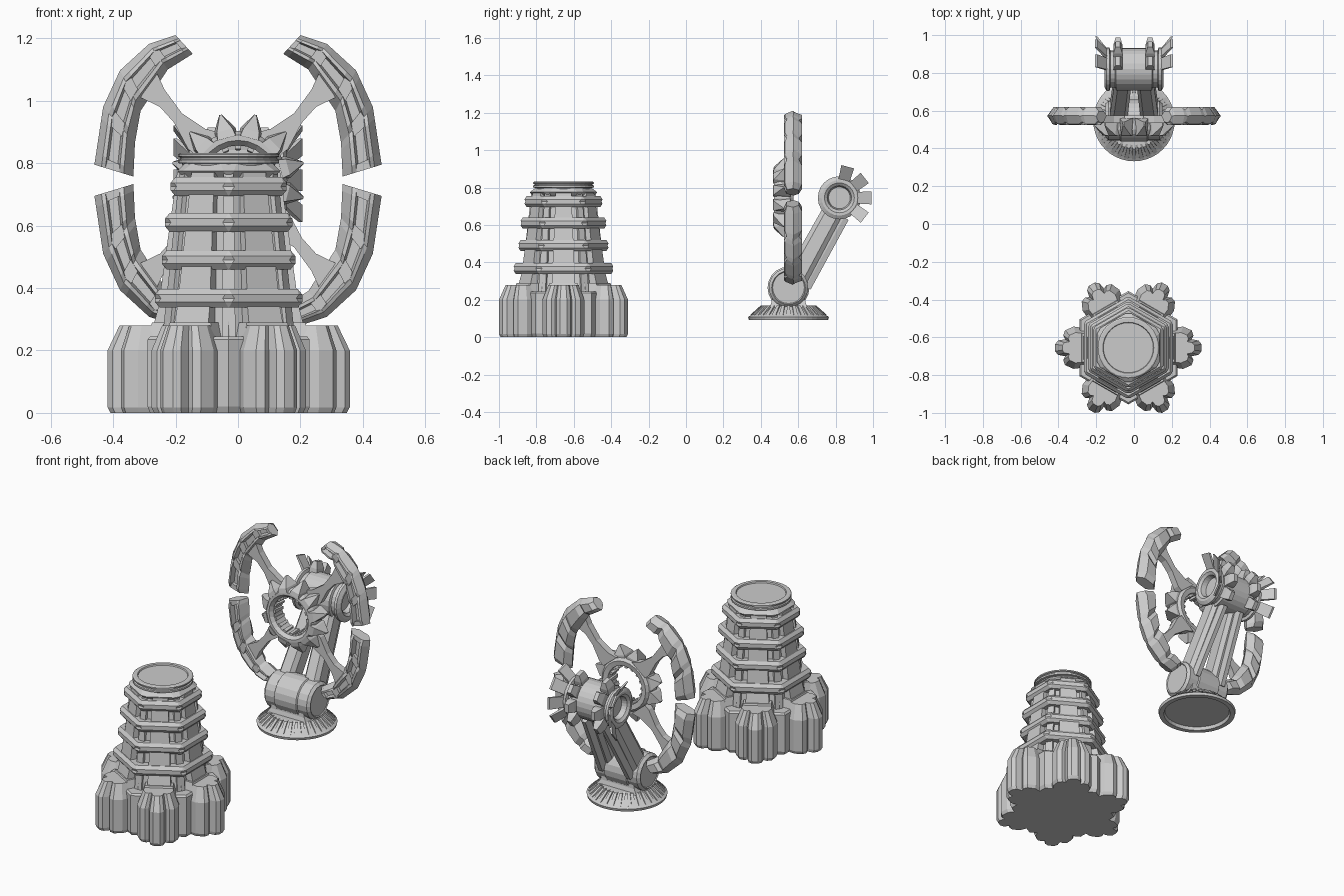
import bpy, bmesh
from math import sin, cos, pi, radians, tan
from mathutils import Vector, Matrix

if "Cube" in bpy.data.objects:
    bpy.data.objects.remove(bpy.data.objects["Cube"])


def finish(name, bm):
    bmesh.ops.recalc_face_normals(bm, faces=bm.faces)
    me = bpy.data.meshes.new(name)
    bm.to_mesh(me)
    bm.free()
    ob = bpy.data.objects.new(name, me)
    bpy.context.collection.objects.link(ob)
    return ob


def add_loft(bm, rings, mat=Matrix(), caps=True, loop=False):
    vs = [[bm.verts.new(mat @ Vector(p)) for p in r] for r in rings]
    n = len(vs[0])
    pairs = list(zip(vs, vs[1:])) + ([(vs[-1], vs[0])] if loop else [])
    for a, b in pairs:
        for i in range(n):
            j = (i + 1) % n
            bm.faces.new((a[i], a[j], b[j], b[i]))
    if caps and not loop:
        bm.faces.new(vs[0])
        bm.faces.new(vs[-1])


def loft(name, rings, mats=(Matrix(),), **kw):
    bm = bmesh.new()
    for m in mats:
        add_loft(bm, rings, m, **kw)
    return finish(name, bm)


def circle(r, z, n, off=0):
    return [(r * cos(2 * pi * i / n + off), r * sin(2 * pi * i / n + off), z) for i in range(n)]


def lathe(name, prof, n, mat, off=0, **kw):
    return loft(name, [circle(r, z, n, off) for r, z in prof], (mat,), **kw)


def rect(x0, x1, y0, y1, z):
    return [(x0, y0, z), (x1, y0, z), (x1, y1, z), (x0, y1, z)]


def spin(base, count, axis='Z', off=0):
    return [base @ Matrix.Rotation(2 * pi * i / count + off, 4, axis) for i in range(count)]


# ---------- hexagonal tower ----------
T = Matrix.Translation((-0.03, -0.655, 0))
six = spin(T, 6)
HX = pi / 6


def cut_hex(a, z, d):
    pts = []
    t = a * tan(HX) - d
    for k in range(6):
        c, s = cos(k * pi / 3), sin(k * pi / 3)
        pts += [(a * c + t * s, a * s - t * c, z), (a * c - t * s, a * s + t * c, z)]
    return pts


lathe("tower_foot", [(.29, 0), (.30, .02), (.30, .235), (.29, .245)], 6, T, HX)
lathe("tower_core", [(.235, .24), (.21, .40), (.165, .77), (.15, .80)], 6, T, HX)

# foot buttresses with three bumps each
half = [(.388, .018), (.372, .038), (.335, .045), (.345, .065), (.335, .092), (.29, .112), (.2, .1)]
outline = [(r, -t) for r, t in reversed(half)] + half


def scaled(s, z):
    return [(.25 + (r - .25) * s, t * s, z) for r, t in outline]


loft("foot_buttresses", [scaled(.93, 0), scaled(1, .018), scaled(1, .20), scaled(.72, .28)], six)

# sloping panels on each tower face
loft("face_panels", [rect(.12, .25, -.065, .065, .245), rect(.12, .225, -.06, .06, .34),
                     rect(.1, .165, -.042, .042, .77)], six)
loft("panel_sills", [rect(.15, .262, -.09, .09, .24), rect(.15, .245, -.075, .075, .29)], six)
loft("corner_posts", [rect(.15, .232, -.022, .022, .245), rect(.1, .172, -.016, .016, .77)],
     spin(T, 6, off=HX))

# hexagonal bands with clipped corners
for a, z in [(.236, .367), (.214, .49), (.204, .61), (.186, .725)]:
    loft("tower_band", [cut_hex(a - .06, z - .03, .001), cut_hex(a - .015, z - .03, .001),
                        cut_hex(a, z - .012, .013), cut_hex(a, z, .022), cut_hex(a, z + .012, .013),
                        cut_hex(a - .015, z + .03, .001), cut_hex(a - .06, z + .03, .001)], (T,))

# round cap
lathe("tower_cap", [(.14, .765), (.15, .798), (.162, .80), (.162, .81), (.155, .813), (.155, .818),
                    (.162, .821), (.162, .828), (.155, .832), (.135, .832), (.132, .825)], 32, T)
loft("cap_collar", [cut_hex(.145, .755, .001), cut_hex(.165, .775, .02), cut_hex(.14, .80, .03)], (T,))

# ---------- pedestal of the dish ----------
P = Matrix.Translation((0, .548, 0))
lathe("pedestal_flange", [(.18, .112), (.185, .093), (.212, .093), (.216, .108), (.20, .118),
                          (.145, .16), (.13, .168)], 40, P)
loft("flange_ribs", [rect(.13, .15, -.008, .008, .168), rect(.13, .206, -.011, .011, .118)],
     spin(P, 32))
loft("pedestal_block", [rect(-.13, .13, -.10, .10, .16), rect(-.11, .11, -.09, .09, .19),
                        rect(-.09, .09, -.085, .085, .27)], (P,))
X = Matrix.Rotation(pi / 2, 4, 'Y')
lathe("pivot_drum", [(.085, -.145), (.09, -.15), (.105, -.135), (.105, -.075), (.112, -.07),
                     (.112, .07), (.105, .075), (.105, .135), (.09, .15), (.085, .145)], 20,
      Matrix.Translation((0, .548, .265)) @ X)


# ---------- splayed legs up to the barrel ----------
def bar(bm, p, q, sx0, sx1, t0, t1):
    # tapered chamfered beam, leaning in the yz plane
    p, q = Vector(p), Vector(q)
    d = (q - p).normalized()
    u = Vector((0, d.z, -d.y)).normalized()
    x = Vector((1, 0, 0))
    sec = [(-1, -.6), (-.6, -1), (.6, -1), (1, -.6), (1, .6), (.6, 1), (-.6, 1), (-1, .6)]
    add_loft(bm, [[c + x * (a * sx) + u * (b * t) for a, b in sec]
                  for c, sx, t in ((p, sx0, t0), (q, sx1, t1))])


bm = bmesh.new()
for s in (-1, 1):
    bar(bm, (s * .085, .57, .28), (s * .055, .80, .70), .048, .045, .062, .055)
    bar(bm, (s * .09, .60, .29), (s * .058, .81, .66), .022, .02, .075, .068)
finish("support_legs", bm)

# ---------- barrel and fins ----------
B = Matrix.Translation((0, .82, .745))
right = [(.112, .07), (.112, .095), (.098, .10), (.098, .125), (.115, .13), (.115, .145),
         (.095, .157), (.08, .157), (.065, .145), (.058, .115)]
lathe("barrel", [(r, -x) for r, x in reversed(right)] + right, 24, B @ X)
bm = bmesh.new()
for ang in (75, 38, 0, -38):
    R = B @ Matrix.Rotation(radians(ang - 90), 4, 'X')
    for s in (-1, 1):
        add_loft(bm, [rect(s * .085 - .024, s * .085 + .024, -.03, .03, .07),
                      rect(s * .085 - .024, s * .085 + .024, -.032, .032, .13),
                      rect(s * .085 - .012, s * .085 + .012, -.024, .024, .168)], R)
        add_loft(bm, [rect(s * .13 - .012, s * .13 + .012, -.03, .03, .08),
                      rect(s * .20 - .006, s * .20 + .006, -.035, .035, .172)], R)
finish("barrel_fins", bm)

# ---------- spiked ring (axis along y) ----------
G = Matrix.Translation((0, .52, .745)) @ Matrix.Rotation(pi / 2, 4, 'X')
lathe("hollow_ring", [(.112, -.05), (.14, -.055), (.158, -.035), (.158, .02), (.145, .05),
                      (.128, .05), (.112, .03)], 24, G, loop=True)
loft("ring_spikes", [[(.14, -.036, -.04), (.14, .036, -.04), (.14, .03, .055), (.14, -.03, .055)],
                     [(.165, -.036, -.04), (.165, .036, -.04), (.165, .026, .05), (.165, -.026, .05)],
                     [(.217, -.004, -.02), (.217, .004, -.02), (.217, .003, 0), (.217, -.003, 0)]],
     spin(G, 12, off=radians(15)))
loft("inner_teeth", [rect(.096, .12, -.007, .007, -.04), rect(.1, .125, -.01, .01, .03)],
     spin(G, 16))

# ---------- curved horns, one quarter mirrored four ways ----------
flips = [Matrix.Translation((0, 0, .745)) @ Matrix.Diagonal((sx, 1, sz, 1))
         for sx in (1, -1) for sz in (1, -1)]
inner = [(.335, .012), (.33, .12), (.312, .222), (.25, .34), (.175, .33 + .01)]
outer = [(.46, .05), (.432, .235), (.378, .352), (.29, .435), (.205, .463)]
inner[4], outer[4] = (.145, .405), (.20, .465)
inner[3], outer[3] = (.225, .355), (.285, .437)
sec = [(0, .015), (.25, -.04), (.36, -.04), (.42, -.01), (.66, -.01), (.72, -.04), (.82, -.035),
       (1, .01), (.75, .055), (.25, .055)]


def station(a, b, k):
    a, b = Vector((a[0], 0, a[1])), Vector((b[0], 0, b[1]))
    return [a.lerp(b, w) + Vector((0, .565 + y * k, 0)) for w, y in sec]


rings, ribs = [], []
for i in range(4):
    for f in (0, .2, .8):
        a = Vector(inner[i]).lerp(Vector(inner[i + 1]), f)
        b = Vector(outer[i]).lerp(Vector(outer[i + 1]), f)
        rings.append(station(a, b, .7 if f == 0 else 1))
rings.append(station(inner[4], outer[4], .55))
loft("curved_horns", rings, flips)

# raised cross ribs dividing the horn channel
bm = bmesh.new()
for i in range(4):
    for f0, f1 in ((0, .18), (.82, 1)):
        q = []
        for w, f in ((.36, f0), (.36, f1), (.72, f1), (.72, f0)):
            a = Vector(inner[i]).lerp(Vector(inner[i + 1]), f)
            q.append(a.lerp(Vector(outer[i]).lerp(Vector(outer[i + 1]), f), w))
        for m in flips:
            add_loft(bm, [[(p.x, y, p.y) for p in q] for y in (.57, .537)], m)
finish("channel_ribs", bm)

# curved struts from ring to horns
strut = [(.265, .355), (.235, .29), (.18, .215), (.105, .165), (.05, .15), (.135, .08), (.16, .10),
         (.205, .185), (.25, .235), (.312, .265)]
loft("ring_struts", [[(x, y, z) for x, z in strut] for y in (.535, .575)], flips)
